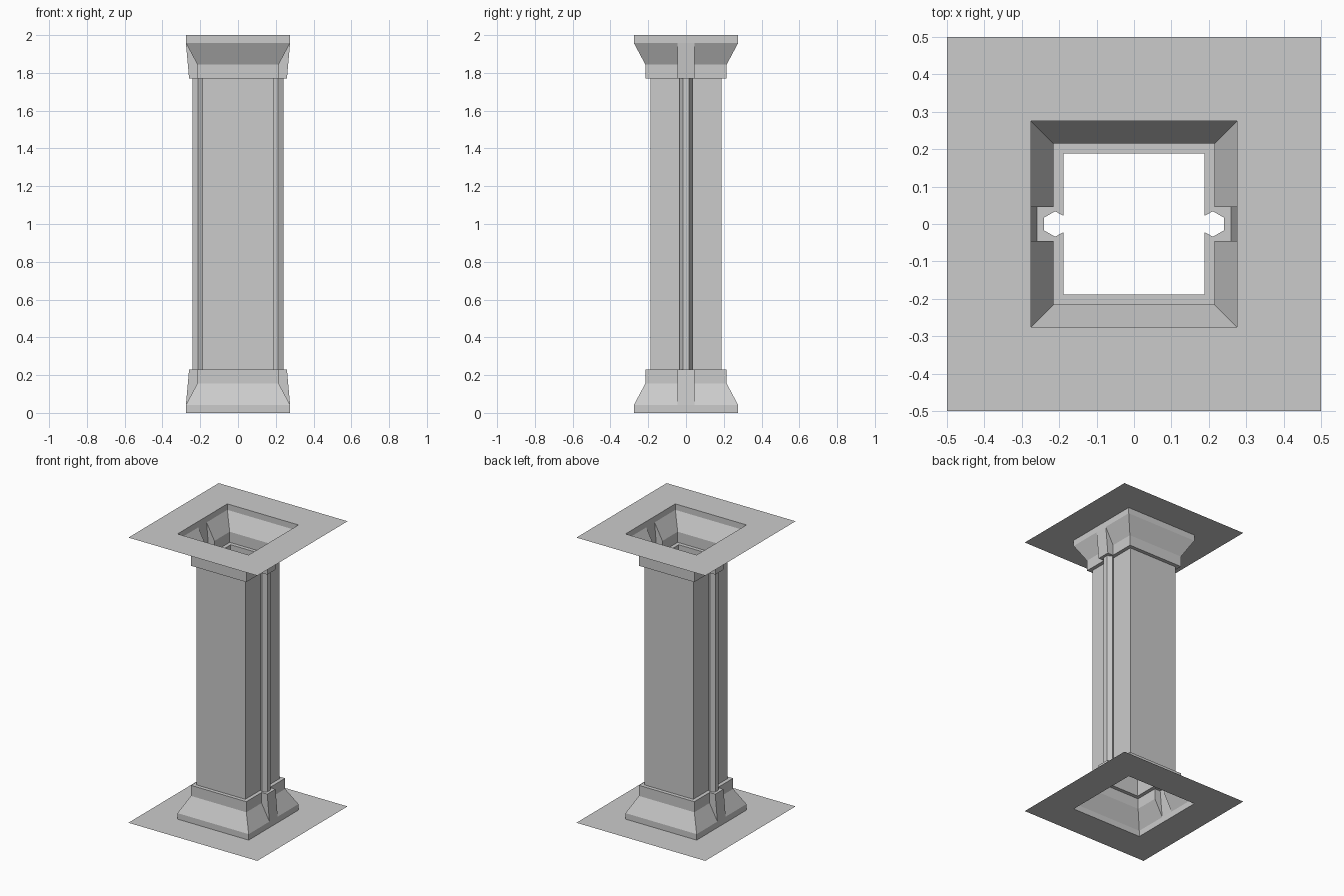
import bpy, bmesh

if "Cube" in bpy.data.objects:
    bpy.data.objects.remove(bpy.data.objects["Cube"])

RIB = 0.046                      # half width of the side rib
HEX_X, HEX_R = 0.211, 0.034      # side pipe centre and radius


def full_ring(half):
    """Complete a right-hand outline (bottom to top) with its rotated copy."""
    return half + [(-x, -y) for x, y in half]


def collar_ring(w, r):
    """Square of half width w with ribs standing out to r on the x sides."""
    return full_ring([(w, -w), (w, -RIB), (r, -RIB), (r, -HEX_R / 2),
                      (r, HEX_R / 2), (r, RIB), (w, RIB), (w, w)])


def shaft_ring(s=0.189):
    """Square shaft outline with a hexagonal pipe on each x side."""
    tip = HEX_X + HEX_R * 0.866
    return full_ring([(s, -s), (s, -0.022), (HEX_X, -HEX_R), (tip, -HEX_R / 2),
                      (tip, HEX_R / 2), (HEX_X, HEX_R), (s, 0.022), (s, s)])


def loft(name, levels):
    """Skin a stack of (z, ring) outlines, leaving both ends open."""
    bm = bmesh.new()
    rows = [[bm.verts.new((x, y, z)) for x, y in ring] for z, ring in levels]
    for a, b in zip(rows, rows[1:]):
        for i in range(len(a)):
            j = (i + 1) % len(a)
            bm.faces.new((a[i], a[j], b[j], b[i]))
    bmesh.ops.remove_doubles(bm, verts=bm.verts, dist=1e-5)
    mesh = bpy.data.meshes.new(name)
    bm.to_mesh(mesh)
    bm.free()
    obj = bpy.data.objects.new(name, mesh)
    bpy.context.collection.objects.link(obj)
    return obj


# Floor plate, flared plinth with ribs, and ledge in to the shaft
footing = [(0, collar_ring(0.5, 0.5)),
           (0, collar_ring(0.276, 0.276)),
           (0.042, collar_ring(0.276, 0.276)),
           (0.156, collar_ring(0.215, 0.2655)),
           (0.23, collar_ring(0.215, 0.259)),
           (0.23, shaft_ring())]
loft("base", footing)

# Same form upside down at the top
loft("capital", [(2 - z, ring) for z, ring in reversed(footing)])

# Shaft with its side pipes
loft("shaft", [(0.23, shaft_ring()), (1.77, shaft_ring())])
